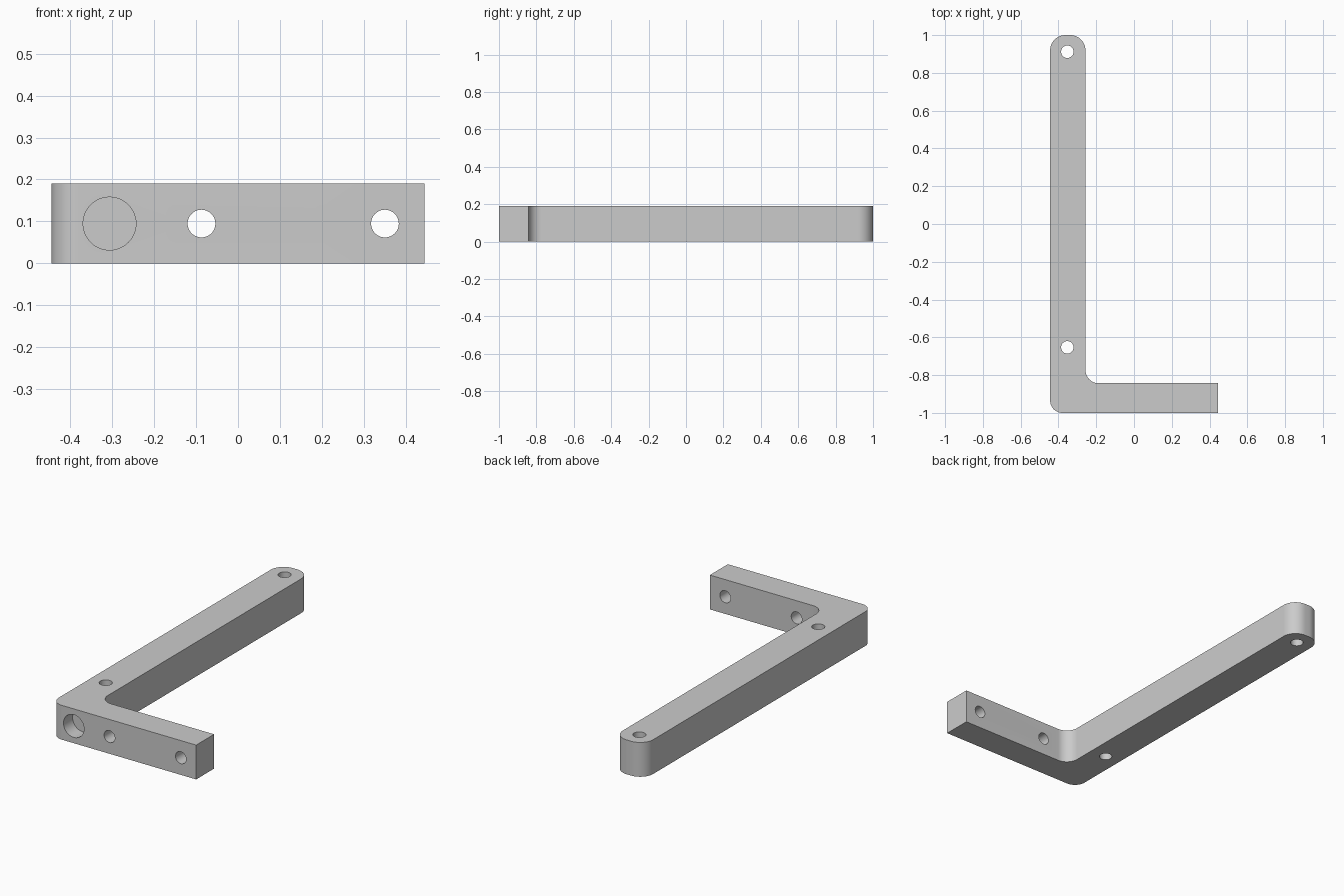
import bpy, bmesh, math
from mathutils import Vector

cube = bpy.data.objects.get("Cube")
if cube:
    bpy.data.objects.remove(cube, do_unlink=True)

HEIGHT = 0.19
MID = HEIGHT / 2

metal = bpy.data.materials.new("plain grey")
metal.use_nodes = True
GREY = (0.6, 0.6, 0.6, 1)
metal.diffuse_color = GREY
metal.node_tree.nodes["Principled BSDF"].inputs["Base Color"].default_value = GREY

# L-shaped outline: x, y, corner radius
outline = [(-0.444, -1, 0.065), (0.444, -1, 0), (0.444, -0.843, 0),
           (-0.257, -0.843, 0.07), (-0.257, 1, 0.08), (-0.444, 1, 0.08)]


def rounded(points, steps=14):
    """Replace each right-angle corner by an arc of its own radius."""
    result = []
    for i, (x, y, r) in enumerate(points):
        corner = Vector((x, y, 0))
        if r == 0:
            result.append(corner)
            continue
        before = (Vector((*points[i - 1][:2], 0)) - corner).normalized()
        after = (Vector((*points[(i + 1) % len(points)][:2], 0)) - corner).normalized()
        centre = corner + (before + after) * r
        for k in range(steps + 1):
            a = math.pi / 2 * k / steps
            result.append(centre - after * r * math.cos(a) - before * r * math.sin(a))
    return result


# Bracket body
bm = bmesh.new()
face = bm.faces.new([bm.verts.new(p) for p in rounded(outline)])
raised = bmesh.ops.extrude_face_region(bm, geom=[face])["geom"]
bmesh.ops.translate(bm, vec=(0, 0, HEIGHT),
                    verts=[v for v in raised if isinstance(v, bmesh.types.BMVert)])
bmesh.ops.recalc_face_normals(bm, faces=bm.faces)
mesh = bpy.data.meshes.new("angle_bracket")
bm.to_mesh(mesh)
bm.free()
mesh.materials.append(metal)
bracket = bpy.data.objects.new("angle_bracket", mesh)
bpy.context.collection.objects.link(bracket)


def drill(name, location, radius, depth, along_y=False):
    """Cut a round hole centred on the location."""
    bpy.ops.mesh.primitive_cylinder_add(
        vertices=48, radius=radius, depth=depth, location=location,
        rotation=(math.pi / 2 if along_y else 0, 0, 0))
    cutter = bpy.context.object
    cutter.name = name
    cutter.hide_render = True
    cutter.data.materials.append(metal)
    cut = bracket.modifiers.new(name, 'BOOLEAN')
    cut.operation = 'DIFFERENCE'
    cut.solver = 'EXACT'
    cut.object = cutter
    bpy.ops.object.select_all(action='DESELECT')
    bracket.select_set(True)
    bpy.context.view_layer.objects.active = bracket
    bpy.ops.object.modifier_apply(modifier=name)
    bpy.data.objects.remove(cutter, do_unlink=True)


# Vertical screw holes through the long arm
for y in (0.912, -0.653):
    drill("arm_hole", (-0.353, y, MID), 0.033, 0.5)

# Horizontal screw holes through the short arm
for x in (-0.087, 0.35):
    drill("foot_hole", (x, -0.92, MID), 0.033, 0.4, True)

# Blind round pocket in the front face
POCKET_DEPTH = 0.08
drill("front_pocket", (-0.306, -1, MID), 0.063, 2 * POCKET_DEPTH, True)

bpy.ops.object.shade_smooth_by_angle(angle=math.radians(30))
